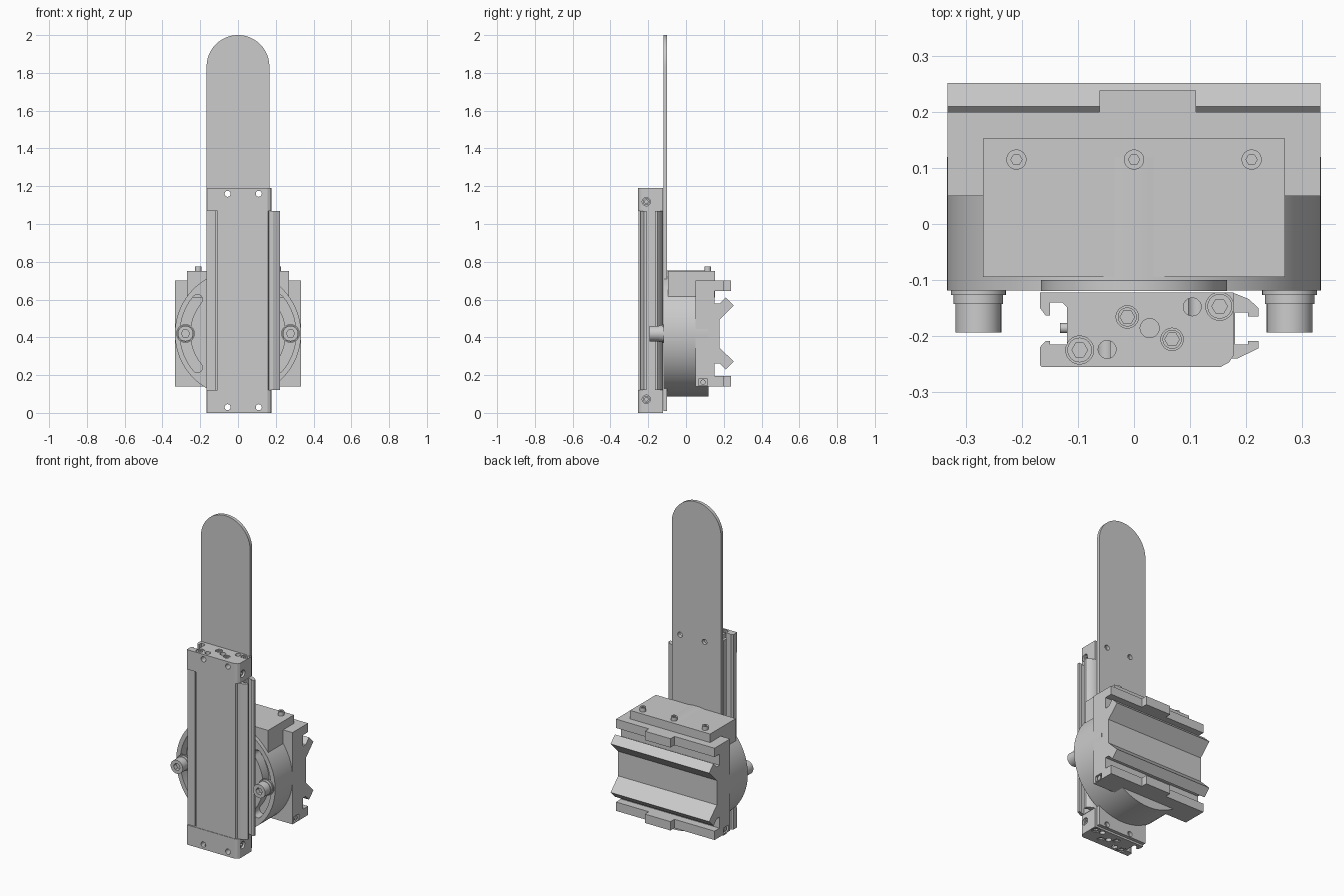
import bpy, bmesh
from math import pi, sin, cos, radians

if "Cube" in bpy.data.objects:
    bpy.data.objects.remove(bpy.data.objects["Cube"])


def prism(name, pts, axis, lo, hi):
    """Extrude a 2D outline along an axis (x: y,z points / y: x,z / z: x,y)."""
    place = {'x': lambda a, b, t: (t, a, b), 'y': lambda a, b, t: (a, t, b),
             'z': lambda a, b, t: (a, b, t)}[axis]
    bm = bmesh.new()
    ends = [[bm.verts.new(place(a, b, t)) for a, b in pts] for t in (lo, hi)]
    bm.faces.new(ends[0])
    bm.faces.new(ends[1][::-1])
    n = len(pts)
    for i in range(n):
        j = (i + 1) % n
        bm.faces.new((ends[0][i], ends[1][i], ends[1][j], ends[0][j]))
    bmesh.ops.recalc_face_normals(bm, faces=bm.faces)
    me = bpy.data.meshes.new(name)
    bm.to_mesh(me)
    bm.free()
    ob = bpy.data.objects.new(name, me)
    bpy.context.collection.objects.link(ob)
    return ob


def ring(c, r, n=32, a0=0.0, a1=2 * pi, closed=True):
    k = n if closed else n - 1
    return [(c[0] + r * cos(a0 + (a1 - a0) * i / k), c[1] + r * sin(a0 + (a1 - a0) * i / k))
            for i in range(n)]


def rect(a0, a1, b0, b1):
    return [(a0, b0), (a1, b0), (a1, b1), (a0, b1)]


def cyl(name, c, r, axis, lo, hi, n=32):
    return prism(name, ring(c, r, n), axis, lo, hi)


def cut(ob, *cutters):
    for c in cutters:
        m = ob.modifiers.new("cut", 'BOOLEAN')
        m.operation, m.solver, m.object = 'DIFFERENCE', 'EXACT', c
        bpy.context.view_layer.objects.active = ob
        bpy.ops.object.modifier_apply(modifier=m.name)
        bpy.data.objects.remove(c)
    return ob


def screw(name, c, r, axis, base, top, socket):
    """Cylinder head with a hex socket sunk into its 'top' end."""
    d = 1 if top > base else -1
    head = cyl(name, c, r, axis, base, top)
    return cut(head, cyl("socket", c, socket, axis, top - d * abs(top - base) * 0.5,
                         top + d * 0.02, 6))


CZ = 0.42                      # turret axis height
HOLES_X = (-0.055, 0.11)

# Tall round-topped blade
blade = prism("blade", [(-0.166, 0.01), (0.166, 0.01)]
              + ring((0, 1.834), 0.166, 49, 0, pi, False), 'y', -0.12, -0.10)
for x in HOLES_X:
    for z in (0.03, 1.16):
        cut(blade, cyl("c", (x, z), 0.016, 'y', -0.2, 0, 24))

# Rail cross-section: slotted left side shared by end caps and middle length
left_side = [(-0.168, -0.122), (-0.168, -0.15), (-0.158, -0.163), (-0.15, -0.163),
             (-0.15, -0.157), (-0.15, -0.14), (-0.128, -0.14), (-0.12, -0.148),
             (-0.12, -0.215), (-0.15, -0.215), (-0.15, -0.209), (-0.158, -0.209),
             (-0.168, -0.22)]
groove = [(-0.168, -0.246), (-0.118, -0.246), (-0.118, -0.232), (-0.108, -0.232),
          (-0.108, -0.252)]
right_hooks = [(0.16, -0.252), (0.165, -0.24), (0.185, -0.24), (0.21, -0.228), (0.222, -0.222),
               (0.222, -0.209), (0.204, -0.209), (0.204, -0.215), (0.18, -0.215),
               (0.18, -0.158), (0.204, -0.158), (0.204, -0.165), (0.222, -0.165),
               (0.222, -0.15), (0.205, -0.134), (0.18, -0.124), (0.165, -0.122)]
prism("rail", left_side + groove + right_hooks, 'z', 0.12, 1.07)

# Rail end caps with holes and sunk screws
cap_pts = left_side + [(-0.168, -0.252), (-0.165, -0.255), (0.155, -0.255), (0.17, -0.247),
                       (0.178, -0.235), (0.178, -0.122)]
mid = (0.028, -0.186)
for end, lo, hi, face, d in (("bottom", 0.0, 0.12, 0.0, 1), ("top", 1.07, 1.19, 1.19, -1)):
    cap = prism(end + "_end_cap", cap_pts, 'z', lo, hi)
    for x in HOLES_X:
        cut(cap, cyl("c", (x, 0.03 if d > 0 else 1.16), 0.016, 'y', -0.4, 0, 24))
    zs = 0.072 if d > 0 else 1.118
    cut(cap, cyl("c", (-0.21, zs), 0.022, 'x', 0.15, 0.3))
    screw(end + "_side_screw", (-0.21, zs), 0.018, 'x', 0.145, 0.168, 0.01)
    cut(cap, cyl("c", mid, 0.017, 'z', face - 0.02, face + 0.02))
    for s in (1, -1):
        for dx, dy, r, sock in ((0.04, -0.02, 0.02, 0.013), (0.125, 0.039, 0.025, 0.014),
                                (0.076, 0.038, 0.016, 0)):
            p = (mid[0] + s * dx, mid[1] + s * dy)
            cut(cap, cyl("c", p, r, 'z', face - 0.02, face + 0.02))
            if sock:
                screw(end + "_end_screw", p, r - 0.003, 'z', face + d * 0.022,
                      face + d * 0.003, sock)
# Small stop pin in the left slot
cyl("slot_pin", (-0.186, 0.6), 0.009, 'x', -0.132, -0.11, 16)

# Round turret with two curved slots
turret = cyl("turret_disc", (0, CZ), 0.334, 'y', -0.119, 0.12, 96)
A = radians(40)
for base in (0, pi):
    pts = (ring((0, CZ), 0.307, 25, base - A, base + A, False)
           + ring((0.28 * cos(base + A), CZ + 0.28 * sin(base + A)), 0.027, 9,
                  base + A, base + A + pi, False)[1:-1]
           + ring((0, CZ), 0.253, 25, base + A, base - A, False)
           + ring((0.28 * cos(base - A), CZ + 0.28 * sin(base - A)), 0.027, 9,
                  base - A + pi, base - A + 2 * pi, False)[1:-1])
    cut(turret, prism("c", pts, 'y', -0.2, -0.06))

# Clamp bolts with washers and collars
for side, x in (("left", -0.278), ("right", 0.278)):
    cyl(side + "_washer", (x, CZ), 0.049, 'y', -0.127, -0.118, 48)
    cyl(side + "_collar", (x, CZ), 0.044, 'y', -0.143, -0.127, 48)
    cyl(side + "_bolt_shank", (x, CZ), 0.024, 'y', -0.12, -0.05)
    screw(side + "_bolt_head", (x, CZ), 0.041, 'y', -0.143, -0.194, 0.022)

# Top block with three screws
prism("top_block", rect(-0.27, 0.27, 0.61, 0.752), 'y', -0.095, 0.153)
for x in (-0.21, 0, 0.21):
    screw("top_screw", (x, 0.115), 0.018, 'z', 0.74, 0.775, 0.01)

# Dovetail block: half outline mirrored about the turret axis
half = [(0.05, 0.28), (0.2, 0.28), (0.2, 0.226), (0.152, 0.226), (0.152, 0.158),
        (0.178, 0.158), (0.21, 0.19), (0.252, 0.148), (0.178, 0.075)]
outline = [(y, CZ + h) for y, h in half] + [(y, CZ - h) for y, h in half[::-1]]
dovetail = prism("dovetail_block", outline, 'x', -0.333, 0.333)
for s in (1, -1):
    cut(dovetail, prism("c", rect(0.065, 0.115, 0.145, 0.18), 'x', s * 0.31, s * 0.4))
    cyl("end_set_screw", (0.09, 0.1625), 0.014, 'x', s * 0.3, s * 0.328, 24)
    # Centre tabs on the upper and lower flanges
    z0, z1 = sorted((CZ + s * 0.226, CZ + s * 0.28))
    prism("flange_tab", rect(0.19, 0.238, z0, z1), 'x', -0.062, 0.111)

# Smooth round surfaces, keep edges crisp
bpy.ops.object.select_all(action='DESELECT')
for ob in bpy.context.scene.objects:
    ob.select_set(True)
    bpy.context.view_layer.objects.active = ob
bpy.ops.object.shade_smooth_by_angle(angle=radians(25))
